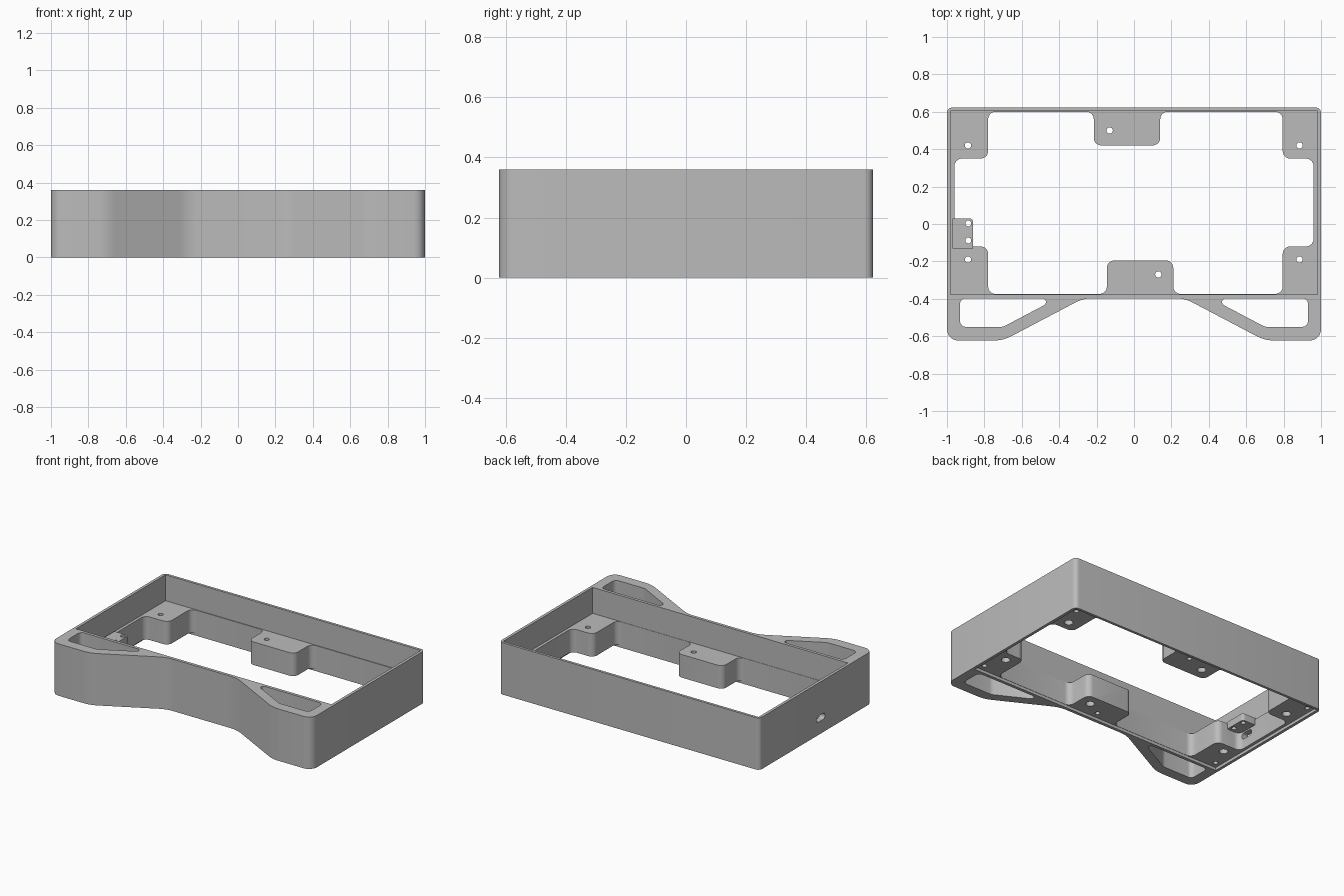
import bpy
import bmesh
import math
from mathutils import Vector

cube = bpy.data.objects.get("Cube")
if cube:
    bpy.data.objects.remove(cube, do_unlink=True)

grey = bpy.data.materials.new("plain grey")
grey.use_nodes = True
GREY = (0.5, 0.5, 0.5, 1)
grey.diffuse_color = GREY
grey.node_tree.nodes["Principled BSDF"].inputs["Base Color"].default_value = GREY


def rounded(corners, radius=None, steps=6):
    """Outline with every corner replaced by an arc; corners are (x, y) or (x, y, r)."""
    out = []
    for i, c in enumerate(corners):
        p = Vector(c[:2])
        r = c[2] if len(c) > 2 else radius
        u = (Vector(corners[i - 1][:2]) - p).normalized()
        v = (Vector(corners[(i + 1) % len(corners)][:2]) - p).normalized()
        half = math.acos(max(-1, min(1, u.dot(v)))) / 2
        centre = p + (u + v).normalized() * r / math.sin(half)
        a, b = (p + w * r / math.tan(half) - centre for w in (u, v))
        start = math.atan2(a.y, a.x)
        turn = math.atan2(a.x * b.y - a.y * b.x, a.dot(b))
        for k in range(steps + 1):
            ang = start + turn * k / steps
            out.append((centre.x + r * math.cos(ang), centre.y + r * math.sin(ang)))
    return out


def box(x0, x1, y0, y1):
    return [(x0, y0), (x1, y0), (x1, y1), (x0, y1)]


def circle(x, y, r, n=20):
    return [(x + r * math.cos(math.tau * k / n), y + r * math.sin(math.tau * k / n))
            for k in range(n)]


def prism(name, outlines, z0, z1, along_x=False):
    """Extrude flat outlines; outlines inside another become through holes."""
    curve = bpy.data.curves.new(name, "CURVE")
    curve.dimensions = "2D"
    curve.fill_mode = "BOTH"
    curve.extrude = (z1 - z0) / 2
    for pts in outlines:
        s = curve.splines.new("POLY")
        s.points.add(len(pts) - 1)
        for q, (x, y) in zip(s.points, pts):
            q.co = (x, y, 0, 1)
        s.use_cyclic_u = True
    tmp = bpy.data.objects.new(name + " profile", curve)
    bpy.context.collection.objects.link(tmp)
    graph = bpy.context.evaluated_depsgraph_get()
    mesh = bpy.data.meshes.new_from_object(tmp.evaluated_get(graph))
    bpy.data.objects.remove(tmp, do_unlink=True)
    bm = bmesh.new()
    bm.from_mesh(mesh)
    for v in bm.verts:
        v.co.z += (z0 + z1) / 2
        if along_x:
            v.co = (v.co.z, v.co.x, v.co.y)
    bmesh.ops.remove_doubles(bm, verts=bm.verts, dist=0.00005)
    bmesh.ops.recalc_face_normals(bm, faces=bm.faces)
    bm.to_mesh(mesh)
    bm.free()
    mesh.materials.clear()
    mesh.materials.append(grey)
    ob = bpy.data.objects.new(name, mesh)
    bpy.context.collection.objects.link(ob)
    return ob


def cut(target, cutter):
    cutter.hide_render = True
    mod = target.modifiers.new("cut", "BOOLEAN")
    mod.operation = "DIFFERENCE"
    mod.solver = "EXACT"
    mod.object = cutter
    graph = bpy.context.evaluated_depsgraph_get()
    mesh = bpy.data.meshes.new_from_object(target.evaluated_get(graph))
    target.modifiers.clear()
    target.data = mesh
    bpy.data.objects.remove(cutter, do_unlink=True)


def smooth(ob):
    bpy.ops.object.select_all(action="DESELECT")
    ob.select_set(True)
    bpy.context.view_layer.objects.active = ob
    bpy.ops.object.shade_smooth_by_angle(angle=math.radians(30))


# Outer outline with two front handles
outer = rounded([(-1, -.623, .06), (-.70, -.623, .2), (-.27, -.397, .2),
                 (.27, -.397, .2), (.70, -.623, .2), (1, -.623, .06),
                 (1, .623, .03), (-1, .623, .03)])

# Handle pockets, mirrored
pocket = rounded([(-.93, -.397, .03), (-.41, -.397, .02),
                  (-.70, -.55, .06), (-.93, -.55, .03)])
pockets = [pocket, [(-x, y) for x, y in pocket]]

# Central opening that leaves the corner posts and the two middle mounts
F, B = -.374, .6
opening = rounded([(-.78, B), (-.78, .35), (-.96, .35), (-.96, -.12),
                   (-.78, -.12), (-.78, F), (-.145, F), (-.145, -.195),
                   (.21, -.195), (.21, F), (.795, F), (.795, -.12),
                   (.96, -.12), (.96, .35), (.795, .35), (.795, B),
                   (.14, B), (.14, .42), (-.215, .42), (-.215, B)], .04)

# Screw holes through the posts
screws = [(x, y) for x in (-.888, .885) for y in (.42, -.19)] + [(-.13, .5), (.13, -.27)]
frame = prism("frame", [outer, opening] + pockets + [circle(x, y, .017) for x, y in screws],
              0, .36)

# Tray above the posts and shallow recess underneath
tray = box(-.98, .98, -.376, .605)
cut(frame, prism("tray cutter", [tray], .18, .5))
cut(frame, prism("base cutter", [tray], -.1, .02))

# Counterbores and small blind holes on the underside
cut(frame, prism("counterbore cutter", [circle(x, y, .028) for x, y in screws], -.05, .06))
blind = [(x, y) for x in (-.94, .02, .94) for y in (-.33, .56)]
cut(frame, prism("blind hole cutter", [circle(x, y, .016) for x, y in blind], -.05, .1))

# Port slot in the side wall
slot = rounded(box(-.095, -.005, .088, .13), .018)
cut(frame, prism("port cutter", [slot], -1.1, -.94, along_x=True))
smooth(frame)

# Small shelf above the port
shelf = prism("port_shelf", [rounded([(-.97, -.13, .001), (-.86, -.13, .001),
                                      (-.86, .03, .02), (-.97, .03, .001)]),
                             circle(-.886, .003, .016), circle(-.886, -.088, .016)], .14, .19)
smooth(shelf)
